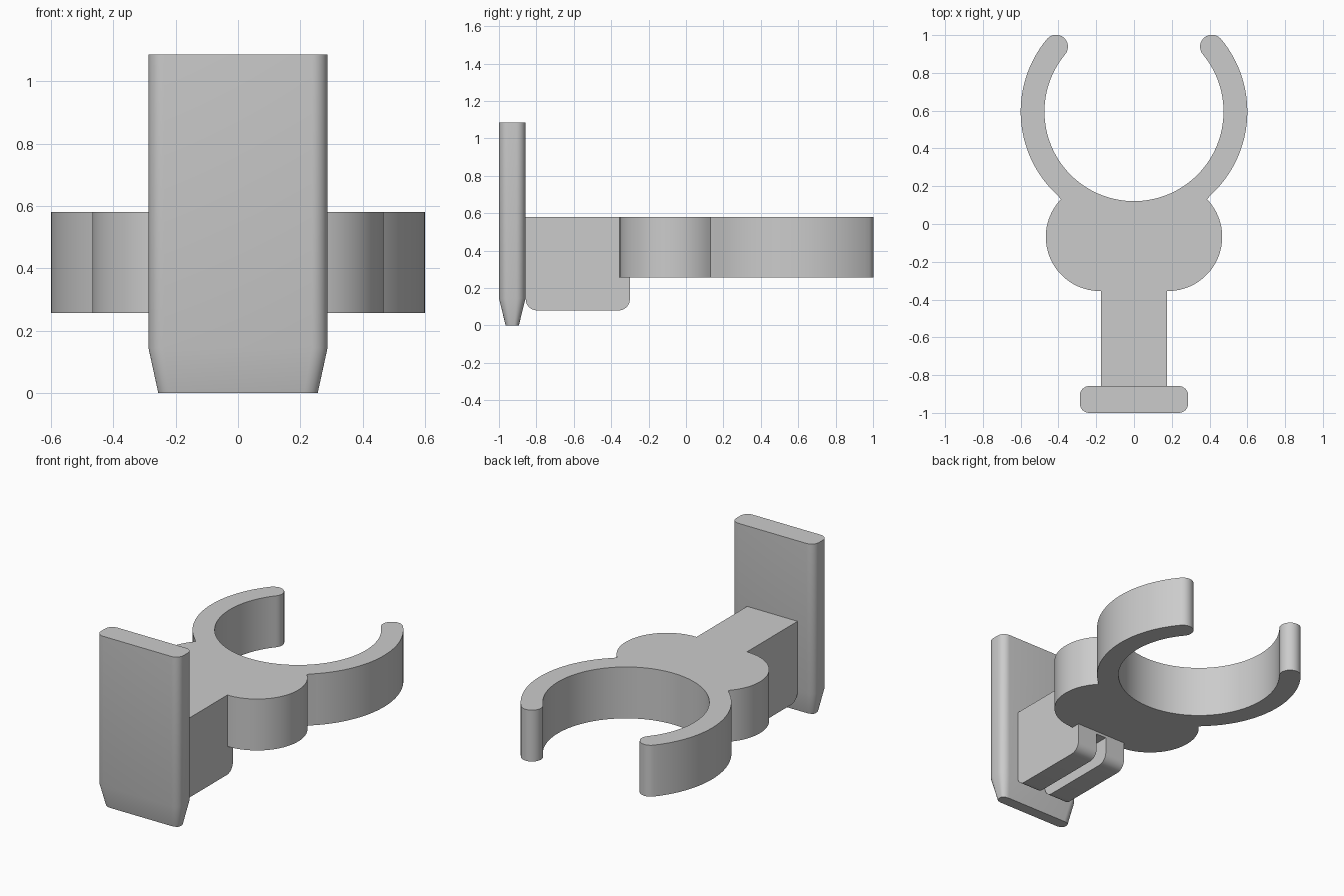
import bpy, bmesh
from math import cos, sin, radians

cube = bpy.data.objects.get("Cube")
if cube:
    bpy.data.objects.remove(cube, do_unlink=True)

grey = bpy.data.materials.new("plain grey")
grey.use_nodes = True
grey.diffuse_color = (0.6, 0.6, 0.6, 1)
grey.node_tree.nodes["Principled BSDF"].inputs["Base Color"].default_value = (0.6, 0.6, 0.6, 1)


def arc(cx, cy, r, start, end, n):
    angles = [radians(start + (end - start) * i / n) for i in range(n + 1)]
    return [(cx + r * cos(a), cy + r * sin(a)) for a in angles]


def loft(name, rings):
    """Skin a stack of matching rings and close both ends."""
    bm = bmesh.new()
    loops = [[bm.verts.new(p) for p in ring] for ring in rings]
    n = len(loops[0])
    for a, b in zip(loops, loops[1:]):
        for i in range(n):
            j = (i + 1) % n
            bm.faces.new((a[i], a[j], b[j], b[i]))
    bm.faces.new(loops[0][::-1])
    bm.faces.new(loops[-1])
    bmesh.ops.recalc_face_normals(bm, faces=bm.faces)
    mesh = bpy.data.meshes.new(name)
    bm.to_mesh(mesh)
    bm.free()
    mesh.materials.append(grey)
    obj = bpy.data.objects.new(name, mesh)
    bpy.context.collection.objects.link(obj)
    return obj


def activate(obj):
    bpy.ops.object.select_all(action='DESELECT')
    obj.select_set(True)
    bpy.context.view_layer.objects.active = obj


# Upright plate: rounded slab with a tapered foot
half_x, half_y, r = 0.287, 0.071, 0.05
outline = []
for sx, sy, start in ((1, 1, 0), (-1, 1, 90), (-1, -1, 180), (1, -1, 270)):
    outline += arc(sx * (half_x - r), sy * (half_y - r), r, start, start + 90, 8)
plate = loft("mounting_plate", [
    [(x * kx, y * ky - 0.929, z) for x, y in outline]
    for z, kx, ky in ((0, 0.89, 0.5), (0.145, 1, 1), (1.085, 1, 1))])

# Open ring clip with two side lobes, as one mirrored outline
ring_y = 0.595
half = arc(0.18, -0.068, 0.287, -90, 44, 32)
half += arc(0, ring_y, 0.6, -50, 39.8, 32)[1:]
half += arc(0.537 * cos(radians(39.8)), ring_y + 0.537 * sin(radians(39.8)),
            0.063, 39.8, 219.8, 16)[1:]
half += arc(0, ring_y, 0.474, 39.8, -90, 48)[1:]
outline = half + [(-x, y) for x, y in reversed(half[:-1])]
clip = loft("ring_clip", [[(x, y, z) for x, y in outline] for z in (0.257, 0.58)])

# Connecting stem: side profile with rounded lower corners
profile = [(-0.857, 0.58)] + arc(-0.797, 0.14, 0.06, 180, 270, 8)
profile += arc(-0.36, 0.14, 0.06, 270, 360, 8)
profile += [(-0.30, 0.257), (-0.355, 0.257), (-0.355, 0.58)]
stem = loft("stem", [[(x, y, z) for y, z in profile] for x in (-0.175, 0.175)])

# Slot along the underside of the stem
slot = [(-0.9, 0), (-0.2, 0), (-0.2, 0.24), (-0.9, 0.24)]
cutter = loft("slot_cutter", [[(x, y, z) for y, z in slot] for x in (-0.035, 0.035)])
cutter.hide_render = True
cut = stem.modifiers.new("slot", 'BOOLEAN')
cut.operation = 'DIFFERENCE'
cut.solver = 'EXACT'
cut.object = cutter
activate(stem)
bpy.ops.object.modifier_apply(modifier=cut.name)
bpy.data.objects.remove(cutter, do_unlink=True)

# Smooth curved sides, keep the rims sharp
for obj in (plate, clip, stem):
    activate(obj)
    bpy.ops.object.shade_smooth_by_angle(angle=radians(30))
